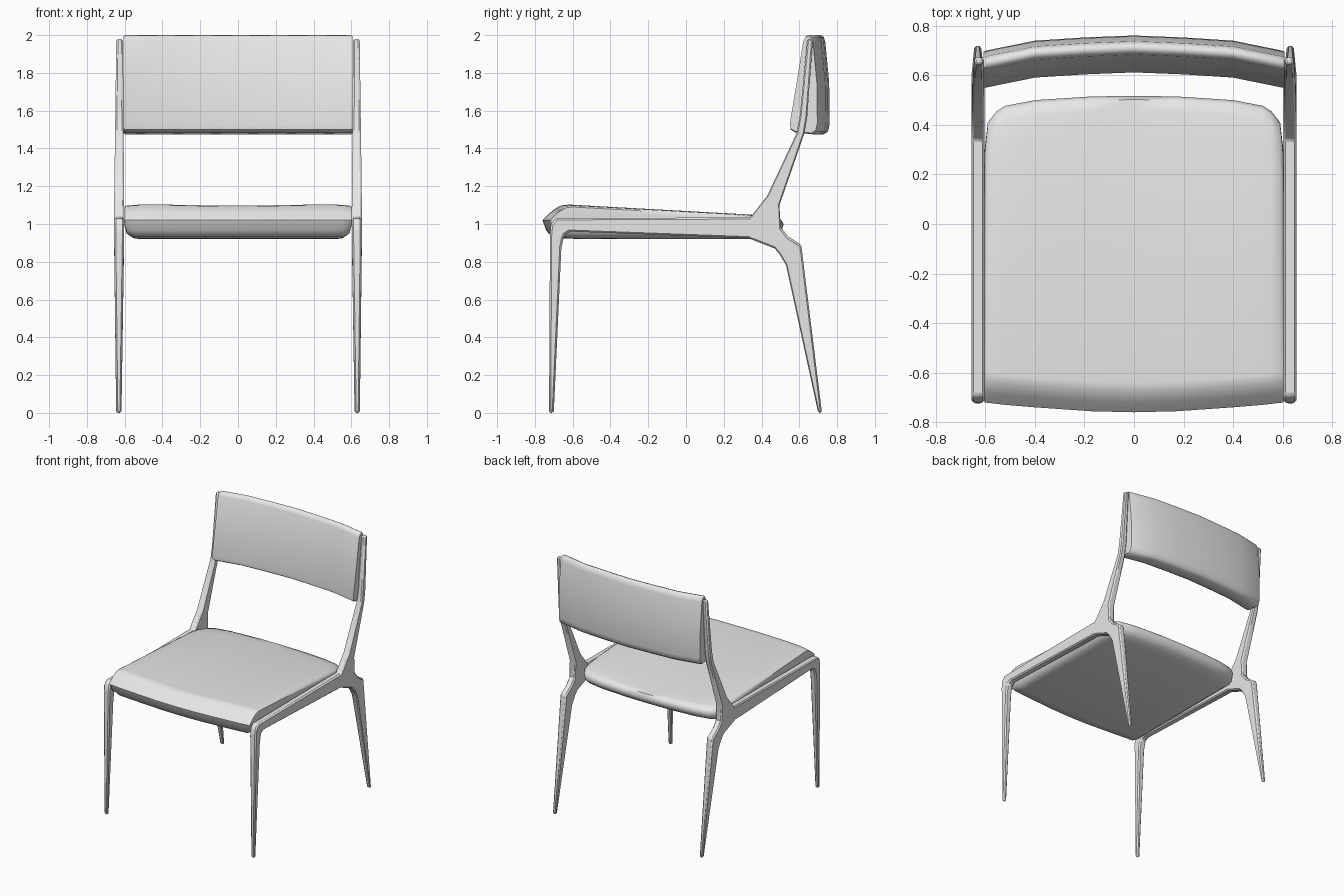
import bpy
import bmesh

if "Cube" in bpy.data.objects:
    bpy.data.objects.remove(bpy.data.objects["Cube"])

grey = bpy.data.materials.new("plain grey")
grey.use_nodes = True
grey.diffuse_color = (0.8, 0.8, 0.8, 1)
grey.node_tree.nodes["Principled BSDF"].inputs["Base Color"].default_value = (0.8, 0.8, 0.8, 1)


def finish(name, bm, angle, bevel=0):
    """Turn a bmesh into a shaded object."""
    bmesh.ops.recalc_face_normals(bm, faces=bm.faces)
    mesh = bpy.data.meshes.new(name)
    bm.to_mesh(mesh)
    bm.free()
    mesh.materials.append(grey)
    obj = bpy.data.objects.new(name, mesh)
    bpy.context.collection.objects.link(obj)
    bpy.ops.object.select_all(action="DESELECT")
    obj.select_set(True)
    bpy.context.view_layer.objects.active = obj
    bpy.ops.object.shade_smooth_by_angle(angle=angle)
    if bevel:
        mod = obj.modifiers.new("soft edges", "BEVEL")
        mod.width = bevel
        mod.segments = 1
        mod.limit_method = "ANGLE"
        mod.angle_limit = 0.8
    return obj


def loft(name, loops, angle):
    """Skin a row of closed cross-sections and cap both ends."""
    bm = bmesh.new()
    rings = [[bm.verts.new(p) for p in loop] for loop in loops]
    n = len(rings[0])
    for a, b in zip(rings, rings[1:]):
        for i in range(n):
            j = (i + 1) % n
            bm.faces.new((a[i], a[j], b[j], b[i]))
    bm.faces.new(rings[0])
    bm.faces.new(rings[-1])
    return finish(name, bm, angle)


def mirrored(half):
    """Stations from the outer edge to the middle, then back out."""
    return half + [(-s[0],) + s[1:] for s in reversed(half[:-1])]


# Side frames: front leg and rail, post and rear leg meet in one joint
FRONT = [((-0.725, 0), (-0.70, 0)), ((-0.72, 0.95), (-0.66, 0.87)),
         ((-0.715, 1.0), (-0.645, 0.94)), ((-0.69, 1.03), (-0.61, 0.96)),
         ((0.34, 1.035), (0.33, 0.925))]
POST = [((0.43, 1.15), (0.495, 1.10)), ((0.585, 1.48), (0.627, 1.48)),
        ((0.602, 1.57), (0.642, 1.57)), ((0.643, 1.98), (0.672, 1.98))]
REAR = [((0.47, 0.87), (0.50, 0.985)), ((0.495, 0.84), (0.54, 0.935)),
        ((0.53, 0.78), (0.61, 0.89)), ((0.70, 0), (0.72, 0))]


def limits(z):
    """Inner and outer x of the frame at a height."""
    if z < 0.9:
        t = z / 0.9
        return 0.617 - 0.014 * t, 0.645 + 0.011 * t
    t = max(0, z - 1.1) / 0.9
    return 0.603 + 0.006 * t, 0.656 - 0.012 * t


def side_frame(name, side):
    bm = bmesh.new()
    verts = {}

    def vert(p):
        if p not in verts:
            verts[p] = bm.verts.new((0, p[0], p[1]))
        return verts[p]

    for strip in (FRONT, POST, REAR):
        for (a, b), (c, d) in zip(strip, strip[1:]):
            bm.faces.new([vert(p) for p in (a, b, d, c)])
    joint = (FRONT[-1][0], *POST[0], REAR[0][1], REAR[0][0], FRONT[-1][1])
    bm.faces.new([vert(p) for p in joint])
    inner = list(bm.verts)
    grown = bmesh.ops.extrude_face_region(bm, geom=bm.faces[:], use_keep_orig=True)
    outer = [g for g in grown["geom"] if isinstance(g, bmesh.types.BMVert)]
    for k, group in enumerate((inner, outer)):
        for v in group:
            v.co.x = side * limits(v.co.z)[k]
    finish(name, bm, 0.6, bevel=0.009)


side_frame("left_frame", 1)
side_frame("right_frame", -1)


# Seat cushion: x, front y, back y, lowest z, drop of the top
def seat_loop(x, f, b, low, drop):
    def top(y):
        return 1.104 - 0.055 * (y + 0.64) - drop
    section = [(f, 1.02), (f + 0.02, 0.965), (f + 0.05, 0.932), (f + 0.12, 0.922),
               (b - 0.12, 0.92), (b - 0.04, 0.94), (b - 0.01, 0.965), (b, 1.0),
               (b - 0.015, 1.025), (b - 0.06, top(b - 0.06) - 0.008),
               (b - 0.16, top(b - 0.16)), (f + 0.12, top(f + 0.12)),
               (f + 0.085, top(f + 0.085) - 0.006), (f + 0.04, 1.06)]
    return [(x, y, max(z, low + 0.02 * (z - 0.9))) for y, z in section]


seat = mirrored([(0.604, -0.72, 0.29, 1.0, 0.012), (0.59, -0.722, 0.41, 0.95, 0.004),
                 (0.555, -0.726, 0.455, 0.925, 0.001), (0.52, -0.73, 0.477, 0.9, 0),
                 (0.4, -0.74, 0.5, 0.9, 0), (0.17, -0.756, 0.515, 0.9, 0.005),
                 (0, -0.76, 0.517, 0.9, 0.007)])
loft("seat_cushion", [seat_loop(*s) for s in seat], 0.9)

# Backrest: one section, pushed back towards the middle
BACK = [(0.548, 1.53), (0.551, 1.50), (0.575, 1.485), (0.665, 1.475), (0.688, 1.49),
        (0.697, 1.53), (0.694, 1.75), (0.674, 1.96), (0.666, 1.99), (0.65, 2.0),
        (0.632, 1.995), (0.62, 1.97), (0.585, 1.75)]


def back_loop(x, shift, squeeze):
    return [(x, 0.63 + (y - 0.63) * squeeze + shift, 1.737 + (z - 1.737) * squeeze)
            for y, z in BACK]


back = mirrored([(0.607, 0, 0.975), (0.597, 0.003, 1), (0.4, 0.043, 1),
                 (0.2, 0.056, 1), (0, 0.064, 1)])
loft("backrest", [back_loop(*s) for s in back], 0.9)
